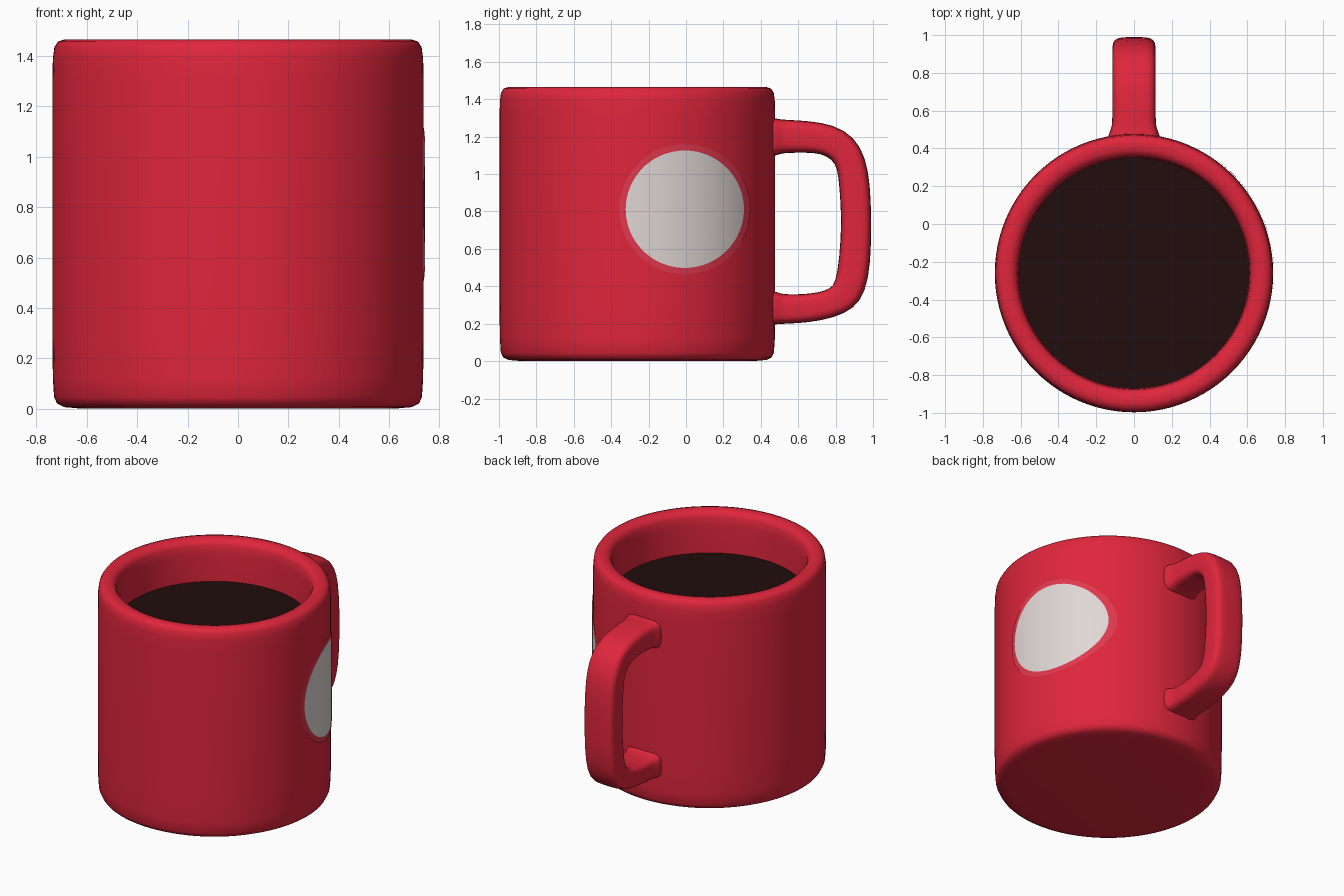
import bpy, bmesh, math

if "Cube" in bpy.data.objects:
    bpy.data.objects.remove(bpy.data.objects["Cube"])

CY, R = -0.26, 0.737      # mug axis and outer radius
SEG = 96


def material(name, rgb):
    m = bpy.data.materials.new(name)
    m.diffuse_color = (*rgb, 1)
    m.use_nodes = True
    m.node_tree.nodes["Principled BSDF"].inputs["Base Color"].default_value = m.diffuse_color
    return m


RED = material("red_glaze", (0.74, 0.019, 0.045))
PINK = material("soft_red_border", (0.74, 0.04, 0.075))
WHITE = material("off_white", (0.74, 0.68, 0.66))
COFFEE = material("dark_coffee", (0.0152, 0.004, 0.004))


def finish(name, bm, mats, angle=60):
    bmesh.ops.recalc_face_normals(bm, faces=bm.faces)
    me = bpy.data.meshes.new(name)
    bm.to_mesh(me)
    bm.free()
    for m in mats:
        me.materials.append(m)
    ob = bpy.data.objects.new(name, me)
    bpy.context.collection.objects.link(ob)
    bpy.ops.object.select_all(action='DESELECT')
    ob.select_set(True)
    bpy.context.view_layer.objects.active = ob
    bpy.ops.object.shade_smooth_by_angle(angle=math.radians(angle))
    return ob


def bridge(bm, rings):
    for a, b in zip(rings, rings[1:]):
        n = len(a)
        for i in range(n):
            bm.faces.new((a[i], a[(i + 1) % n], b[(i + 1) % n], b[i]))


def circle(bm, r, z):
    return [bm.verts.new((r * math.cos(t), CY + r * math.sin(t), z))
            for t in (2 * math.pi * i / SEG for i in range(SEG))]


# Cup: lathed wall with softened base and rim, closed underneath the drink
profile = [(0.62, 0.0), (0.69, 0.006), (0.718, 0.02), (0.73, 0.045), (0.735, 0.12),
           (R, 0.3), (R, 1.3), (0.735, 1.39), (0.729, 1.435), (0.715, 1.457),
           (0.69, 1.465), (0.655, 1.463), (0.63, 1.452), (0.617, 1.425),
           (0.611, 1.37), (0.61, 1.14)]
bm = bmesh.new()
rings = [circle(bm, r, z) for r, z in profile]
bridge(bm, rings)
bm.faces.new(rings[0])
bm.faces.new(rings[-1])
finish("cup", bm, [RED])

# Drink surface
bm = bmesh.new()
bm.faces.new(circle(bm, 0.612, 1.18))
drink = finish("coffee", bm, [COFFEE])
if drink.data.polygons[0].normal.z < 0:
    drink.data.flip_normals()

# Handle: (outer y, z, inner y, z, half width) stations swept with a rounded-square section
stations = [(.40, 1.30, .40, 1.09, .14), (.475, 1.30, .475, 1.095, .138),
            (.50, 1.293, .50, 1.108, .121), (.54, 1.29, .54, 1.113, .115),
            (.65, 1.285, .64, 1.115, .115), (.79, 1.265, .72, 1.11, .115),
            (.90, 1.20, .78, 1.08, .115), (.96, 1.09, .81, 1.03, .115),
            (.985, .95, .82, .93, .115), (.992, .75, .833, .75, .115),
            (.988, .52, .82, .55, .115), (.96, .37, .80, .42, .115),
            (.90, .28, .77, .385, .115), (.79, .23, .70, .365, .115),
            (.65, .205, .62, .357, .115), (.54, .20, .54, .357, .115),
            (.50, .198, .50, .362, .121), (.475, .195, .475, .375, .138),
            (.40, .19, .40, .38, .14)]
bm = bmesh.new()
rings = []
for oy, oz, iy, iz, w in stations:
    ring = []
    for k in range(24):
        t = 2 * math.pi * k / 24
        c, s = math.cos(t), math.sin(t)
        u = math.copysign(abs(c) ** 0.5, c)
        v = math.copysign(abs(s) ** 0.5, s)
        ring.append(bm.verts.new((w * u, (oy + iy) / 2 + v * (oy - iy) / 2,
                                  (oz + iz) / 2 + v * (oz - iz) / 2)))
    rings.append(ring)
bridge(bm, rings)
bm.faces.new(rings[0])
bm.faces.new(rings[-1])
handle = finish("handle", bm, [RED])
sub = handle.modifiers.new("smooth", 'SUBSURF')
sub.levels = sub.render_levels = 1

# Round side patch with border, wrapped on the right side of the cup
PY, PZ = -0.008, 0.812
bm = bmesh.new()


def wrapped(y, z, lift=0.005):
    a = math.asin((y - CY) / R)
    return bm.verts.new(((R + lift) * math.cos(a), CY + (R + lift) * math.sin(a), z))


radii = [0.04, 0.08, 0.12, 0.16, 0.20, 0.24, 0.28, 0.314, 0.348]
rings = [[wrapped(PY + r * math.cos(t), PZ + r * math.sin(t))
          for t in (2 * math.pi * i / 64 for i in range(64))] for r in radii]
bridge(bm, rings)
bm.faces.new(rings[0])
for f in bm.faces:
    c = f.calc_center_median()
    f.material_index = int(math.hypot(c.y - PY, c.z - PZ) > 0.314)
patch = finish("side_patch", bm, [WHITE, PINK])
if patch.data.polygons[0].normal.x < 0:
    patch.data.flip_normals()
